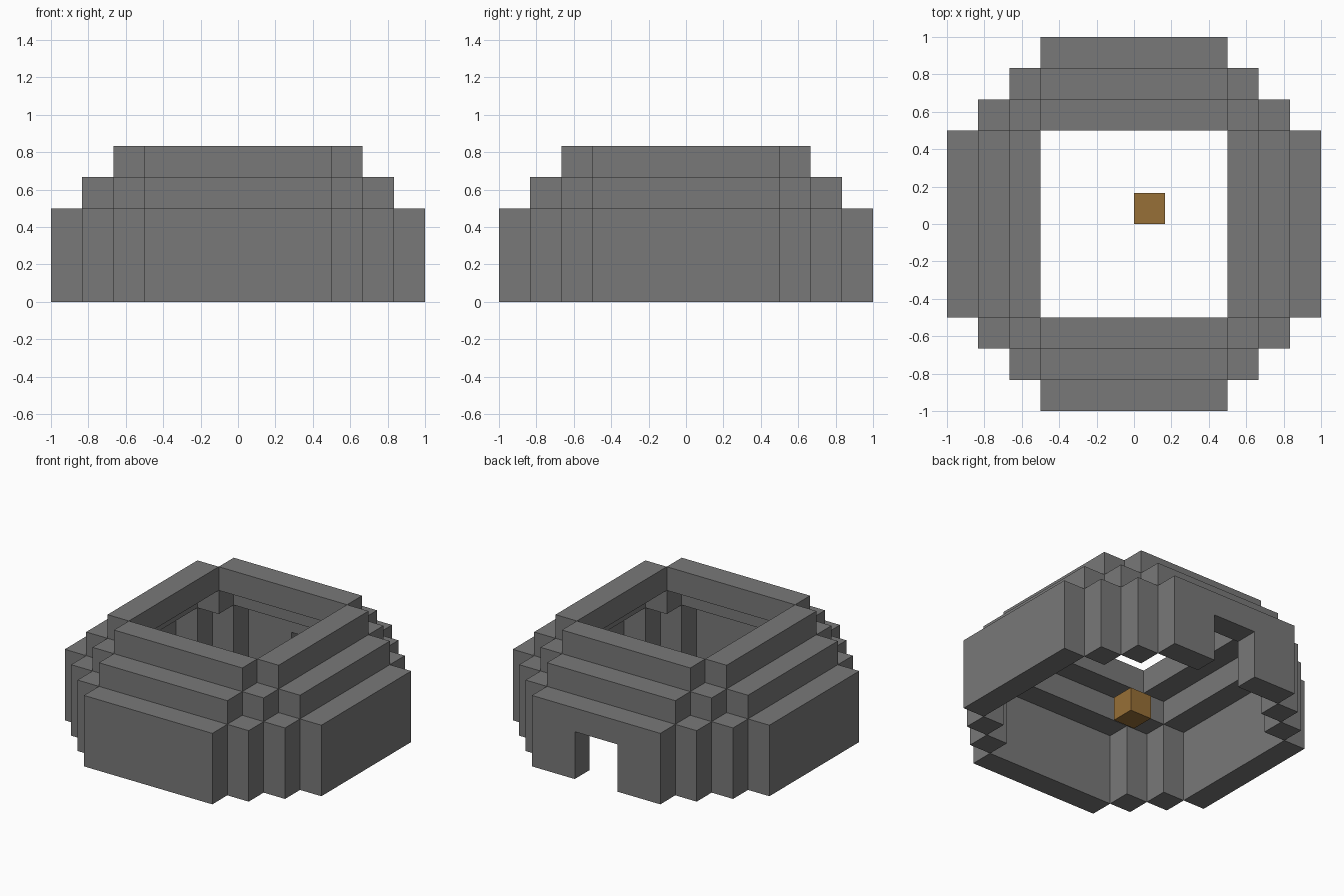
import bpy
import bmesh
from mathutils import Matrix, Vector
from math import pi

cube = bpy.data.objects.get("Cube")
if cube:
    bpy.data.objects.remove(cube, do_unlink=True)

U = 1 / 6  # edge length of one block


def material(name, rgb):
    mat = bpy.data.materials.new(name)
    mat.use_nodes = True
    colour = (*rgb, 1)
    mat.diffuse_color = colour
    mat.node_tree.nodes["Principled BSDF"].inputs["Base Color"].default_value = colour
    return mat


stone = material("grey_stone", (0.19, 0.19, 0.19))
wood = material("brown_wood", (0.31, 0.16, 0.038))


def prism(name, profile, near, far, mat, turn=0):
    """Extrude an x-z profile (in blocks) from y = near to y = far, then turn about z."""
    bm = bmesh.new()
    face = bm.faces.new([bm.verts.new((x, near, z)) for x, z in profile])
    new = bmesh.ops.extrude_face_region(bm, geom=[face])["geom"]
    moved = [v for v in new if isinstance(v, bmesh.types.BMVert)]
    bmesh.ops.translate(bm, verts=moved, vec=Vector((0, far - near, 0)))
    bmesh.ops.recalc_face_normals(bm, faces=bm.faces)
    bm.transform(Matrix.Rotation(turn * pi / 2, 4, "Z") @ Matrix.Scale(U, 4))
    mesh = bpy.data.meshes.new(name)
    bm.to_mesh(mesh)
    bm.free()
    mesh.materials.append(mat)
    obj = bpy.data.objects.new(name, mesh)
    bpy.context.collection.objects.link(obj)
    return obj


def rect(x0, x1, z0, z1):
    return [(x0, z0), (x1, z0), (x1, z1), (x0, z1)]


# Back wall profile with the doorway notch
door_wall = [(-3, 0), (-1, 0), (-1, 2), (1, 2), (1, 0), (3, 0), (3, 3), (-3, 3)]

sides = ["back", "left", "front", "right"]
for turn, side in enumerate(sides):
    # Tall lower wall, then two courses stepping inwards
    lower = door_wall if side == "back" else rect(-3, 3, 0, 3)
    prism(side + "_lower_wall", lower, 5, 6, stone, turn)
    prism(side + "_middle_course", rect(-3, 3, 3, 4), 4, 5, stone, turn)
    prism(side + "_top_course", rect(-3, 3, 4, 5), 3, 4, stone, turn)
    # Stepped corner: two columns and one block above them
    prism(side + "_corner_column_outer", rect(3, 4, 0, 3), 4, 5, stone, turn)
    prism(side + "_corner_column_inner", rect(4, 5, 0, 3), 3, 4, stone, turn)
    prism(side + "_corner_block", rect(3, 4, 3, 4), 3, 4, stone, turn)

# Single wooden block on the floor
prism("wooden_block", rect(0, 1, 0, 1), 0, 1, wood)
